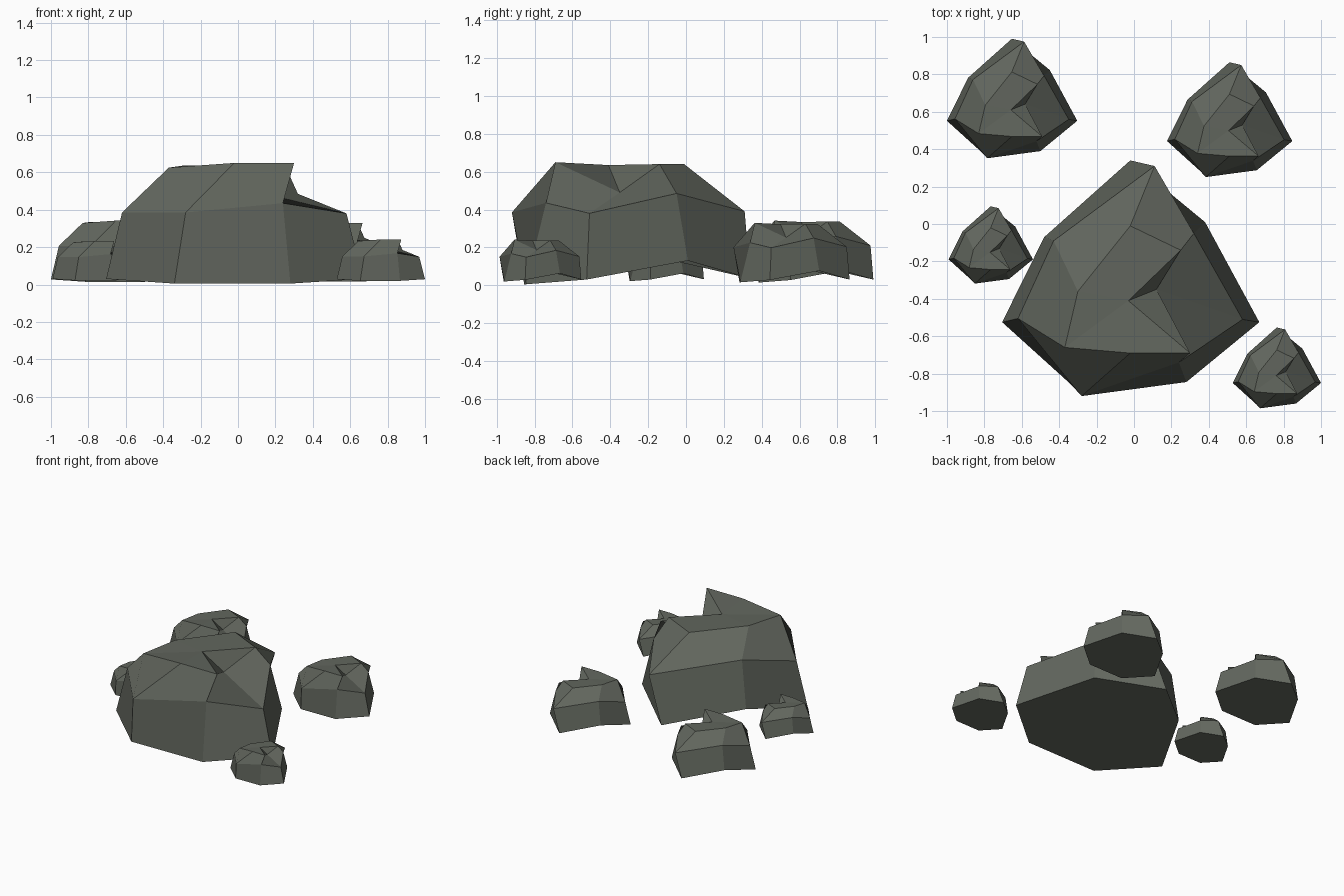
import bpy, bmesh
from mathutils import Vector

if "Cube" in bpy.data.objects:
    bpy.data.objects.remove(bpy.data.objects["Cube"])

# Three rings of seven points: ground edge, shoulder, crown (counter-clockwise from the front)
GROUND = [(-.34, -.855, .005), (.28, -.845, .005), (.67, -.525, .03), (.38, .01, .13),
          (-.02, .34, .035), (-.48, -.07, .13), (-.705, -.525, .03)]
SHOULDER = [(-.28, -.92, .385), (.24, -.74, .435), (.58, -.51, .38), (.32, -.05, .485),
            (.11, .31, .39), (-.43, -.09, .50), (-.62, -.505, .385)]
CROWN = [(-.02, -.69, .65), (.30, -.69, .65), (.12, -.35, .49), (.25, -.14, .64),
         (-.02, -.01, .64), (-.30, -.36, .635), (-.37, -.66, .625)]
PEAK = (-.03, -.41, .635)

stone = bpy.data.materials.new("dark_stone")
stone.diffuse_color = (.12, .132, .11, 1)
stone.use_nodes = True
stone.node_tree.nodes["Principled BSDF"].inputs["Base Color"].default_value = stone.diffuse_color


def rock_mesh():
    bm = bmesh.new()
    rings = [[bm.verts.new(p) for p in ring] for ring in (GROUND, SHOULDER, CROWN)]
    peak = bm.verts.new(PEAK)
    n = len(GROUND)
    # Side walls: the bent quads start at the lower right so they fold along the falling diagonal
    for lo, hi in zip(rings, rings[1:]):
        for i in range(n):
            j = (i + 1) % n
            bm.faces.new((lo[j], hi[j], hi[i], lo[i]))
    # Crown fan and underside
    for i in range(n):
        bm.faces.new((rings[2][i], rings[2][(i + 1) % n], peak))
    bm.faces.new(rings[0][::-1])
    mesh = bpy.data.meshes.new("rock")
    bm.to_mesh(mesh)
    bm.free()
    mesh.materials.append(stone)
    return mesh


# One boulder and four smaller copies
mesh = rock_mesh()
for name, scale, pos in [
        ("large_boulder", 1, (0, 0, 0)),
        ("back_left_rock", .507, (-.643, .818, .012)),
        ("back_right_rock", .487, (.52, .699, .013)),
        ("left_small_rock", .328, (-.76, -.017, .02)),
        ("front_right_small_rock", .343, (.77, -.67, .018))]:
    rock = bpy.data.objects.new(name, mesh)
    rock.location = Vector(pos)
    rock.scale = (scale,) * 3
    bpy.context.collection.objects.link(rock)
